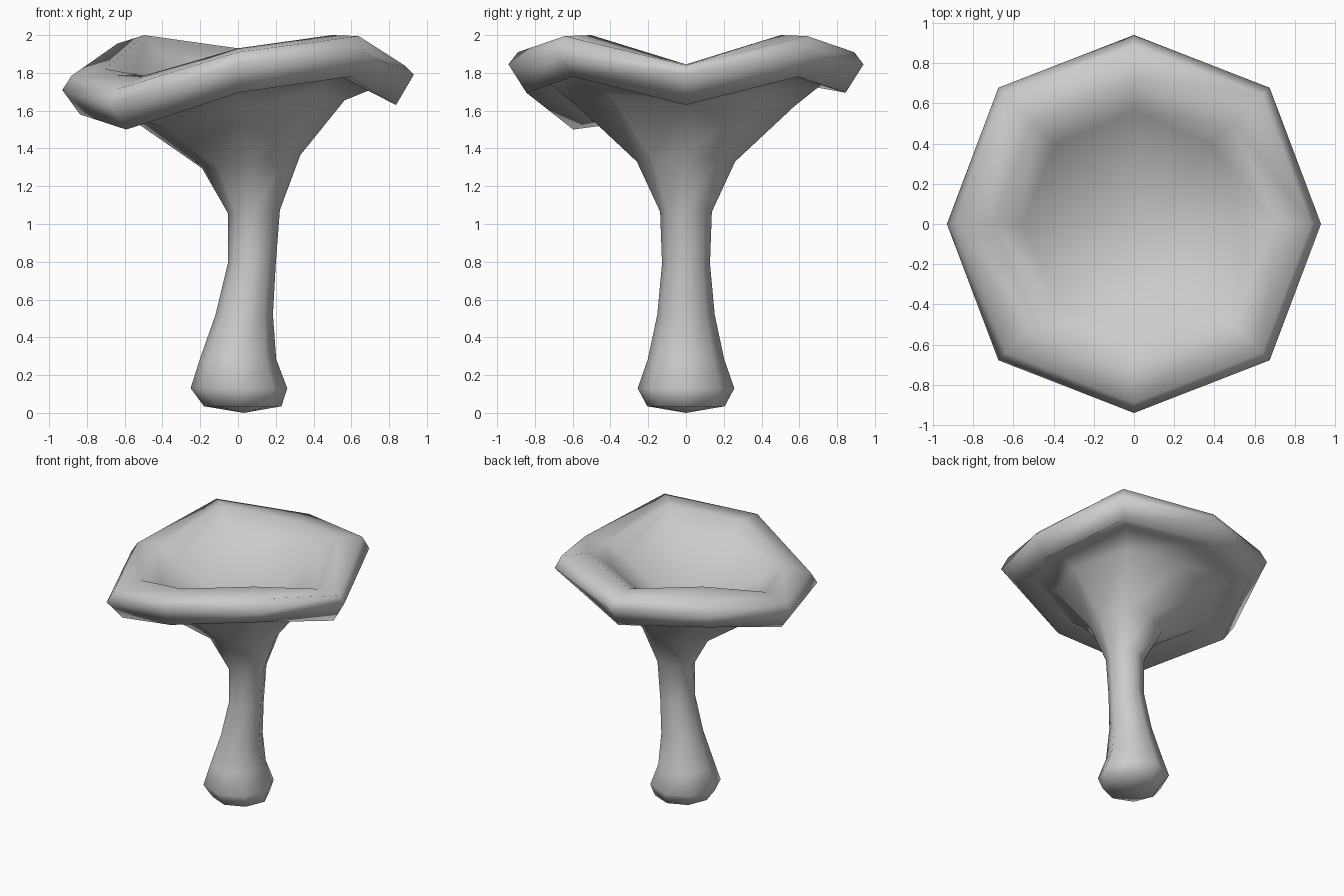
import bpy, bmesh, math

cube = bpy.data.objects.get("Cube")
if cube:
    bpy.data.objects.remove(cube, do_unlink=True)

SIDES = 8

grey = bpy.data.materials.new("soft grey")
grey.use_nodes = True
grey.diffuse_color = (0.6, 0.6, 0.6, 1)
grey.node_tree.nodes["Principled BSDF"].inputs["Base Color"].default_value = (0.6, 0.6, 0.6, 1)


def add_ring(bm, radius, heights, shift=0.0, width=1.0):
    """Octagon of vertices with its own height at each corner."""
    ring = []
    for i, z in enumerate(heights):
        a = math.tau * i / SIDES
        ring.append(bm.verts.new((shift + width * radius * math.cos(a), radius * math.sin(a), z)))
    return ring


def wavy(right, right_corner, side, back_left, left, front_left):
    """Corner heights going round from the +x side."""
    return [right, right_corner, side, back_left, left, front_left, side, right_corner]


bm = bmesh.new()
rings = []

# Stem: height, sideways shift, radius, tilt
stem = [(0.035, 0.025, 0.205, 0), (0.13, 0.005, 0.256, 0), (0.285, 0, 0.202, 0),
        (0.52, 0.033, 0.152, 0), (0.79, 0.073, 0.127, 0),
        (1.065, 0.085, 0.137, 0.01), (1.33, 0.07, 0.26, 0.035)]
for z, shift, radius, tilt in stem:
    heights = [z + tilt * math.cos(math.tau * i / SIDES) for i in range(SIDES)]
    rings.append(add_ring(bm, radius, heights, shift))

# Cap: funnel underside, recess, rolled lip, crest and bowl edge
cap = [(0.57, wavy(1.655, 1.69, 1.62, 1.65, 1.555, 1.515)),
       (0.72, wavy(1.715, 1.80, 1.74, 1.75, 1.62, 1.55)),
       (0.845, wavy(1.63, 1.78, 1.695, 1.74, 1.58, 1.50)),
       (0.94, wavy(1.79, 1.90, 1.845, 1.86, 1.71, 1.63)),
       (0.89, wavy(1.84, 1.995, 1.91, 1.955, 1.785, 1.715)),
       (0.71, wavy(1.845, 2.0, 1.93, 2.0, 1.82, 1.785)),
       (0.56, wavy(1.77, 1.89, 1.835, 1.89, 1.74, 1.70))]
for radius, heights in cap:
    ring = add_ring(bm, radius, heights, width=0.99)
    # Corners of the outer lip reach slightly further out
    if radius > 0.87:
        for v in ring[1::2]:
            v.co.x *= 1.025
            v.co.y *= 1.02
    rings.append(ring)

# Skin the rings and close both ends
for low, high in zip(rings, rings[1:]):
    for i in range(SIDES):
        j = (i + 1) % SIDES
        bm.faces.new((low[i], low[j], high[j], high[i]))
foot = bm.verts.new((0.03, 0, 0))
bowl_bottom = bm.verts.new((0.05, 0, 1.47))
for i in range(SIDES):
    j = (i + 1) % SIDES
    bm.faces.new((foot, rings[0][j], rings[0][i]))
    bm.faces.new((bowl_bottom, rings[-1][i], rings[-1][j]))
bmesh.ops.recalc_face_normals(bm, faces=bm.faces)
for face in bm.faces:
    face.smooth = True

mesh = bpy.data.meshes.new("funnel_mushroom")
bm.to_mesh(mesh)
bm.free()
mesh.materials.append(grey)
mushroom = bpy.data.objects.new("funnel_mushroom", mesh)
bpy.context.collection.objects.link(mushroom)
